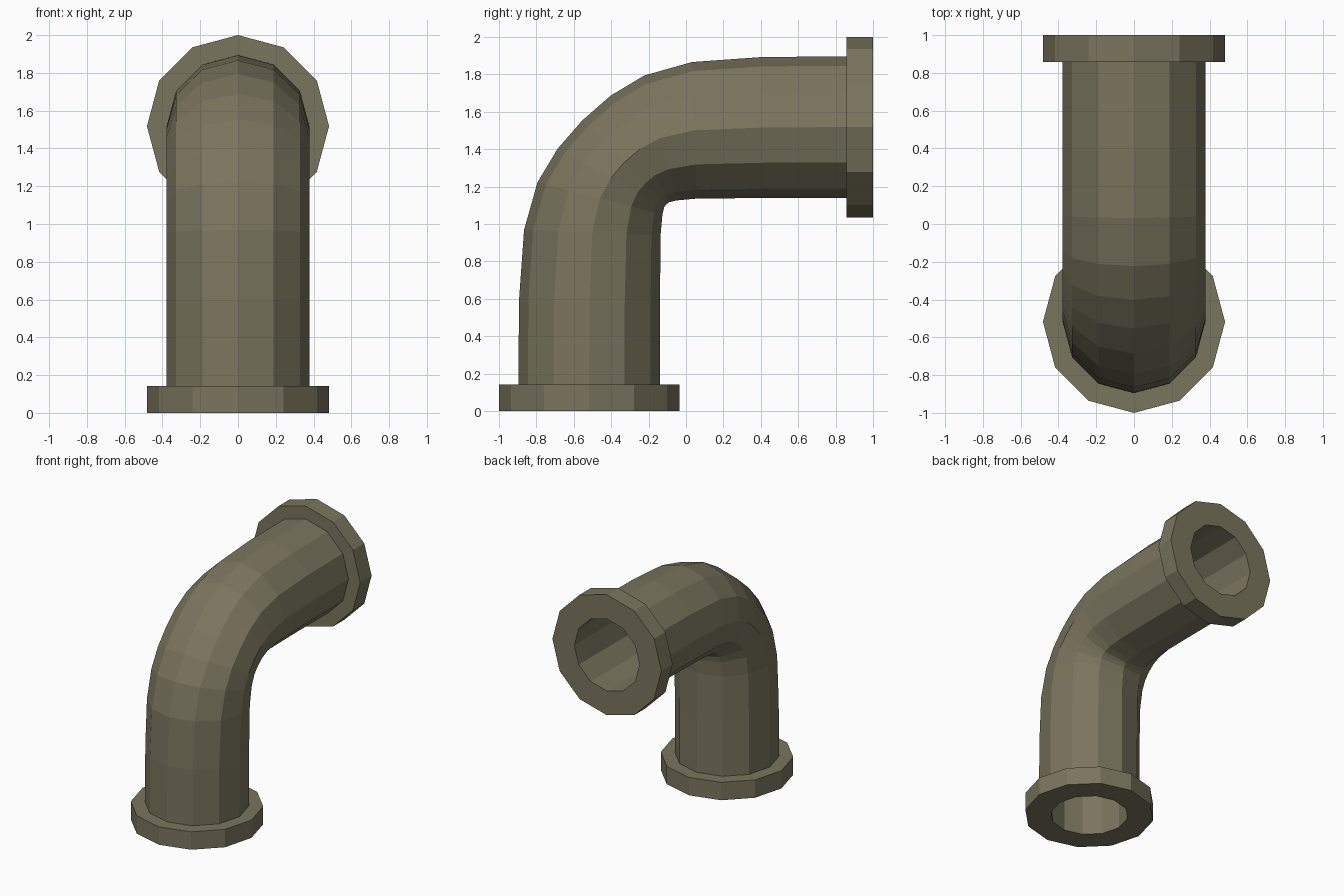
import bpy
import math

if "Cube" in bpy.data.objects:
    bpy.data.objects.remove(bpy.data.objects["Cube"])

SIDES = 12
CENTRE = -0.518      # y of the upright leg axis
FLANGE_R, PIPE_R, BORE_R = 0.482, 0.378, 0.288
THICK = 0.143

mat = bpy.data.materials.new("olive_grey_metal")
mat.diffuse_color = (0.195, 0.178, 0.112, 1)
mat.use_nodes = True
mat.node_tree.nodes["Principled BSDF"].inputs["Base Color"].default_value = mat.diffuse_color


def ring(outer, inner, rx, scale=1.0):
    """Ring of points spanning outer to inner (y, z) in the bend plane."""
    my, mz = (outer[0] + inner[0]) / 2, (outer[1] + inner[1]) / 2
    hy, hz = outer[0] - my, outer[1] - mz
    pts = []
    for i in range(SIDES):
        a = 2 * math.pi * i / SIDES
        c = math.cos(a) * scale
        pts.append((rx * scale * math.sin(a), my + hy * c, mz + hz * c))
    return pts


def closed_sweep(name, rings):
    """Skin the rings in order, joining the last back to the first."""
    verts = [p for r in rings for p in r]
    faces = []
    n = len(rings)
    for k in range(n):
        a, b = k * SIDES, ((k + 1) % n) * SIDES
        for i in range(SIDES):
            j = (i + 1) % SIDES
            faces.append((a + i, a + j, b + j, b + i))
    me = bpy.data.meshes.new(name)
    me.from_pydata(verts, [], faces)
    me.materials.append(mat)
    ob = bpy.data.objects.new(name, me)
    bpy.context.collection.objects.link(ob)
    # consistent outward normals
    import bmesh
    bm = bmesh.new()
    bm.from_mesh(me)
    bmesh.ops.recalc_face_normals(bm, faces=bm.faces)
    bm.to_mesh(me)
    bm.free()
    return ob


def mirror(p):
    """Reflect a (y, z) point across the diagonal of the elbow."""
    return (1 - p[1], 1 - p[0])


# Elbow pipe: outer and inner edge of each ring up to the middle of the bend
half = [
    ((CENTRE - PIPE_R, THICK), (CENTRE + PIPE_R, THICK)),
    ((-0.893, 0.59), (-0.139, 0.58)),
    ((-0.866, 0.968), (-0.136, 0.94)),
    ((-0.794, 1.223), (-0.126, 1.05)),
    ((-0.687, 1.402), (-0.117, 1.09)),
    ((-0.554, 1.554), (-0.105, 1.105)),
]
path = half + [(mirror(o), mirror(i)) for o, i in reversed(half[:-1])]
outside = [ring(o, i, PIPE_R) for o, i in path]
bore = [ring(o, i, PIPE_R, BORE_R / PIPE_R) for o, i in reversed(path)]
closed_sweep("elbow_pipe", outside + bore)


# End flanges
def flange(name, place):
    def circle(r, z):
        return ring(place((CENTRE - r, z)), place((CENTRE + r, z)), r)
    closed_sweep(name, [circle(FLANGE_R, 0), circle(FLANGE_R, THICK),
                        circle(BORE_R, THICK), circle(BORE_R, 0)])


flange("bottom_flange", lambda p: p)
flange("back_flange", mirror)
